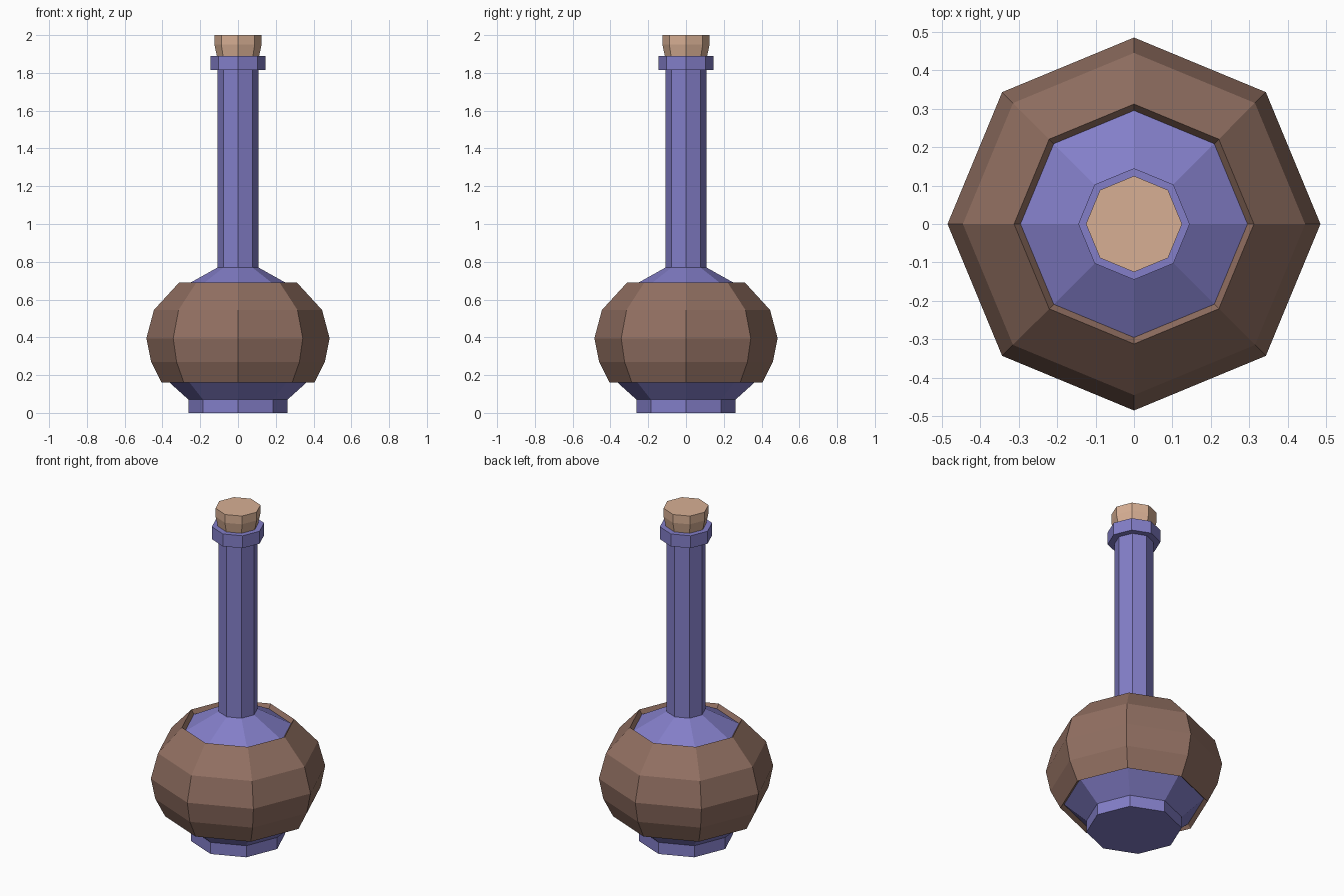
import bpy
import bmesh
from math import cos, sin, tau

cube = bpy.data.objects.get("Cube")
if cube:
    bpy.data.objects.remove(cube, do_unlink=True)

SIDES = 8


def material(name, colour):
    mat = bpy.data.materials.new(name)
    mat.use_nodes = True
    mat.diffuse_color = (*colour, 1)
    mat.node_tree.nodes["Principled BSDF"].inputs["Base Color"].default_value = (*colour, 1)
    return mat


def lathe(name, profile, mat, closed=False):
    """Spin (radius, z) points around z; close the loop or cap both ends."""
    bm = bmesh.new()
    rings = [[bm.verts.new((r * cos(tau * i / SIDES), r * sin(tau * i / SIDES), z))
              for i in range(SIDES)] for r, z in profile]
    pairs = list(zip(rings, rings[1:]))
    if closed:
        pairs.append((rings[-1], rings[0]))
    else:
        bm.faces.new(rings[0][::-1])
        bm.faces.new(rings[-1])
    for low, high in pairs:
        for i in range(SIDES):
            j = (i + 1) % SIDES
            bm.faces.new((low[i], low[j], high[j], high[i]))
    bmesh.ops.recalc_face_normals(bm, faces=bm.faces)
    mesh = bpy.data.meshes.new(name)
    bm.to_mesh(mesh)
    bm.free()
    mesh.materials.append(mat)
    obj = bpy.data.objects.new(name, mesh)
    bpy.context.collection.objects.link(obj)
    return obj


glass = material("violet glass", (0.227, 0.209, 0.578))
leather = material("brown leather", (0.287, 0.162, 0.122))
cork = material("pale cork", (0.68, 0.43, 0.296))

# Bottle: foot, flared belly, long neck and collar
lathe("bottle", [(0.262, 0), (0.262, 0.07), (0.395, 0.19), (0.43, 0.395), (0.40, 0.53),
                 (0.295, 0.665), (0.108, 0.77), (0.108, 1.815), (0.145, 1.815),
                 (0.145, 1.89)], glass)

# Thick wrap around the belly, open at top and bottom
lathe("belly_wrap", [(0.405, 0.16), (0.46, 0.27), (0.485, 0.395), (0.445, 0.545),
                     (0.312, 0.69), (0.292, 0.66), (0.41, 0.53), (0.44, 0.395),
                     (0.385, 0.18)], leather, closed=True)

# Stopper, tapering into the neck
lathe("stopper", [(0.108, 1.87), (0.112, 1.89), (0.125, 1.95), (0.125, 2.0)], cork)
